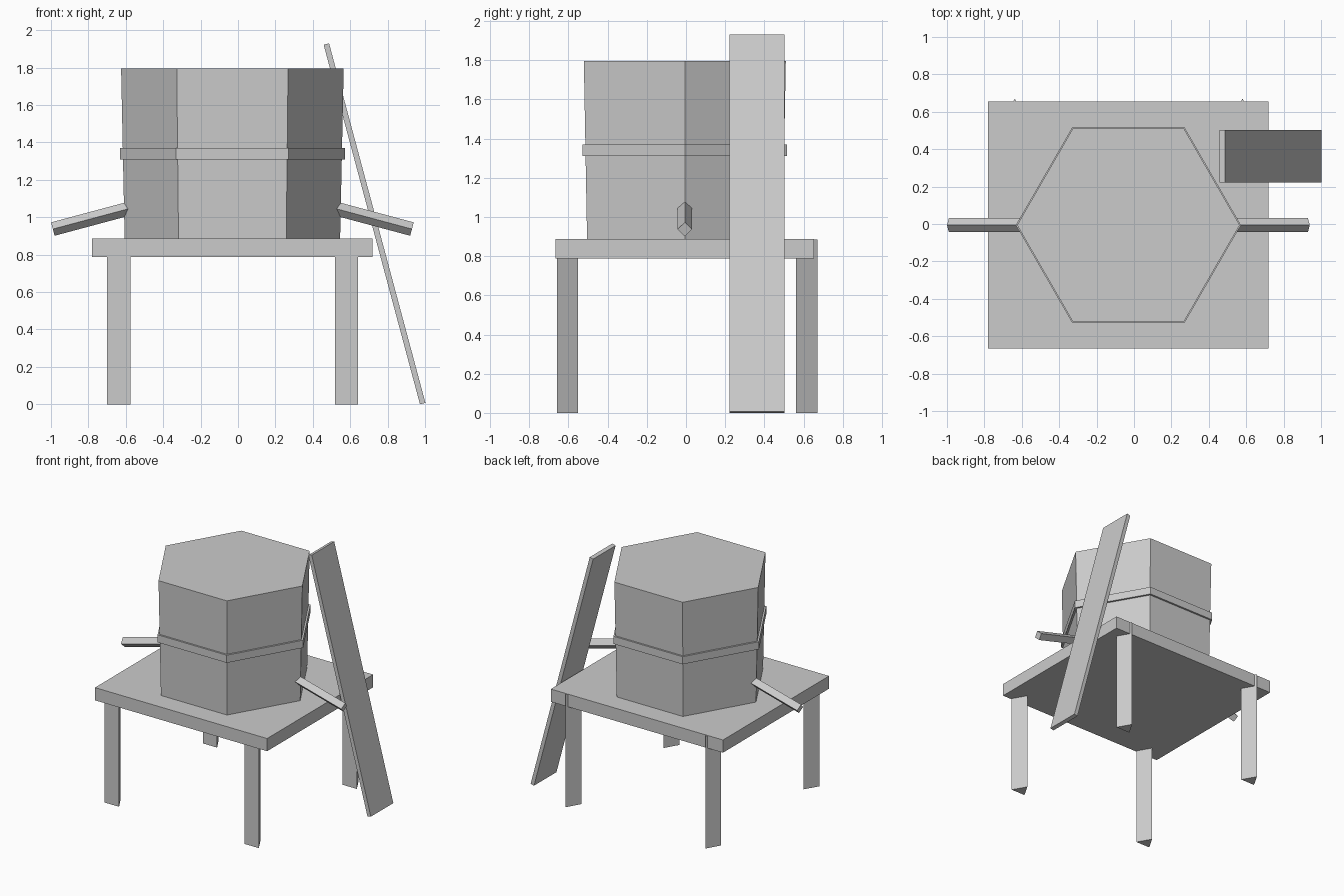
import bpy, bmesh
from math import cos, sin, pi, radians

if "Cube" in bpy.data.objects:
    bpy.data.objects.remove(bpy.data.objects["Cube"])


def add_object(name, bm, location, rotation=(0, 0, 0)):
    bmesh.ops.recalc_face_normals(bm, faces=bm.faces)
    mesh = bpy.data.meshes.new(name)
    bm.to_mesh(mesh)
    bm.free()
    obj = bpy.data.objects.new(name, mesh)
    obj.location, obj.rotation_euler = location, rotation
    bpy.context.collection.objects.link(obj)
    return obj


def box(name, size, location, rotation=(0, 0, 0)):
    bm = bmesh.new()
    bmesh.ops.create_cube(bm, size=1)
    bmesh.ops.scale(bm, vec=size, verts=bm.verts)
    return add_object(name, bm, location, rotation)


def prism(name, sides, r_low, r_high, height, location, start=0.0, rotation=(0, 0, 0)):
    """Capped n-sided prism centred on location, first corner at angle start."""
    bm = bmesh.new()
    rings = [[bm.verts.new((r * cos(start + 2 * pi * i / sides),
                            r * sin(start + 2 * pi * i / sides), z))
              for i in range(sides)]
             for r, z in ((r_low, -height / 2), (r_high, height / 2))]
    low, high = rings
    bm.faces.new(low)
    bm.faces.new(high)
    for i in range(sides):
        j = (i + 1) % sides
        bm.faces.new((low[i], low[j], high[j], high[i]))
    return add_object(name, bm, location, rotation)


CX, CY = -0.03, -0.006

# Platform and its triangular legs (tips point backwards)
box("platform", (1.50, 1.32, 0.10), (CX, -0.006, 0.837))
for side, x in (("left", -0.638), ("right", 0.58)):
    for end, y in (("front", -0.622), ("back", 0.598)):
        prism(f"{end}_{side}_leg", 3, 0.072, 0.072, 0.885, (x, y, 0.4425), pi / 2)

# Six-sided tank, slightly wider at the top, with a hoop
prism("tank", 6, 0.576, 0.595, 0.91, (CX, CY, 1.34))
prism("hoop", 6, 0.602, 0.602, 0.06, (CX, CY, 1.34))

# Drooping four-sided spouts on both sides
TILT, LENGTH = radians(15), 0.50
for side, s in (("left", -1), ("right", 1)):
    x = CX + s * (0.96 - cos(TILT) * LENGTH / 2)
    z = 0.937 + sin(TILT) * LENGTH / 2
    prism(f"{side}_spout", 4, 0.037, 0.037, LENGTH, (x, CY, z),
          rotation=(0, s * (pi / 2 + TILT), 0))

# Plank leaning on the right
box("leaning_plank", (0.03, 0.28, 1.99), (0.73, 0.362, 0.965), (0, radians(-15), 0))
